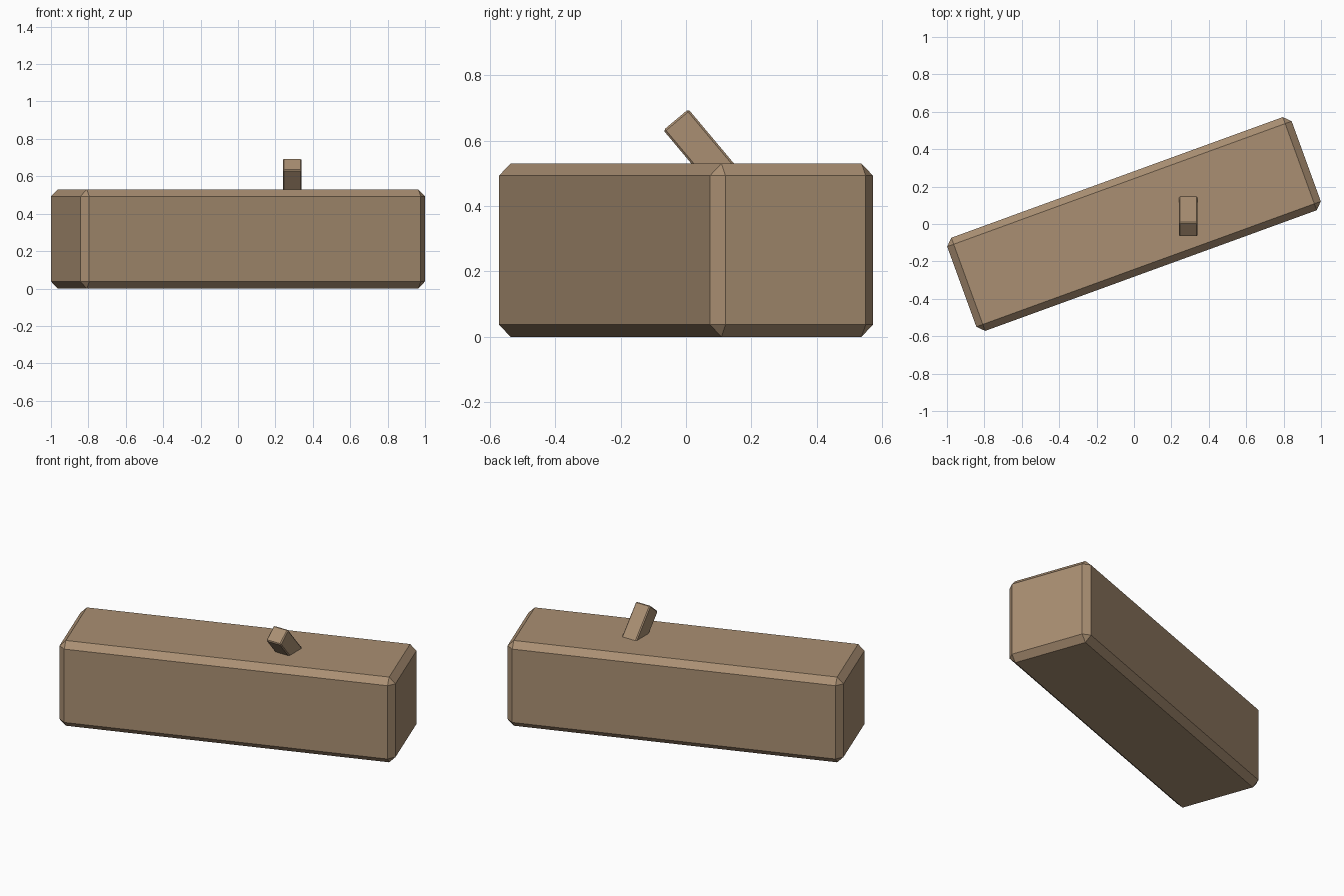
import bpy
from math import radians
from mathutils import Matrix, Vector

if "Cube" in bpy.data.objects:
    bpy.data.objects.remove(bpy.data.objects["Cube"], do_unlink=True)

# Single flat bark colour
bark = bpy.data.materials.new("bark_brown")
bark.use_nodes = True
colour = (0.40, 0.275, 0.17, 1)
bark.diffuse_color = colour
bark.node_tree.nodes["Principled BSDF"].inputs["Base Color"].default_value = colour


def chamfered_block(name, size, location, rotation, chamfer):
    """Flat-shaded box with a single-segment chamfer on every edge."""
    bpy.ops.mesh.primitive_cube_add(size=1, location=location, rotation=rotation)
    block = bpy.context.object
    block.name = name
    block.data.transform(Matrix.Diagonal((*size, 1)))
    block.data.materials.append(bark)
    bevel = block.modifiers.new("chamfer", 'BEVEL')
    bevel.width = chamfer
    bevel.segments = 1
    return block


# Square log lying on the ground, turned about the vertical
chamfered_block("log", (1.96, 0.53, 0.53), (0, 0, 0.265),
                (0, 0, radians(20)), 0.037)

# Short branch stub leaning toward the front, rooted inside the log
tilt = Matrix.Rotation(radians(40), 3, 'X')
length = 0.3
tip = Vector((0.29, -0.031, 0.664))
centre = tip - tilt @ Vector((0, 0, length / 2))
chamfered_block("branch_stub", (0.1, 0.1, length), centre,
                tilt.to_euler(), 0.006)
